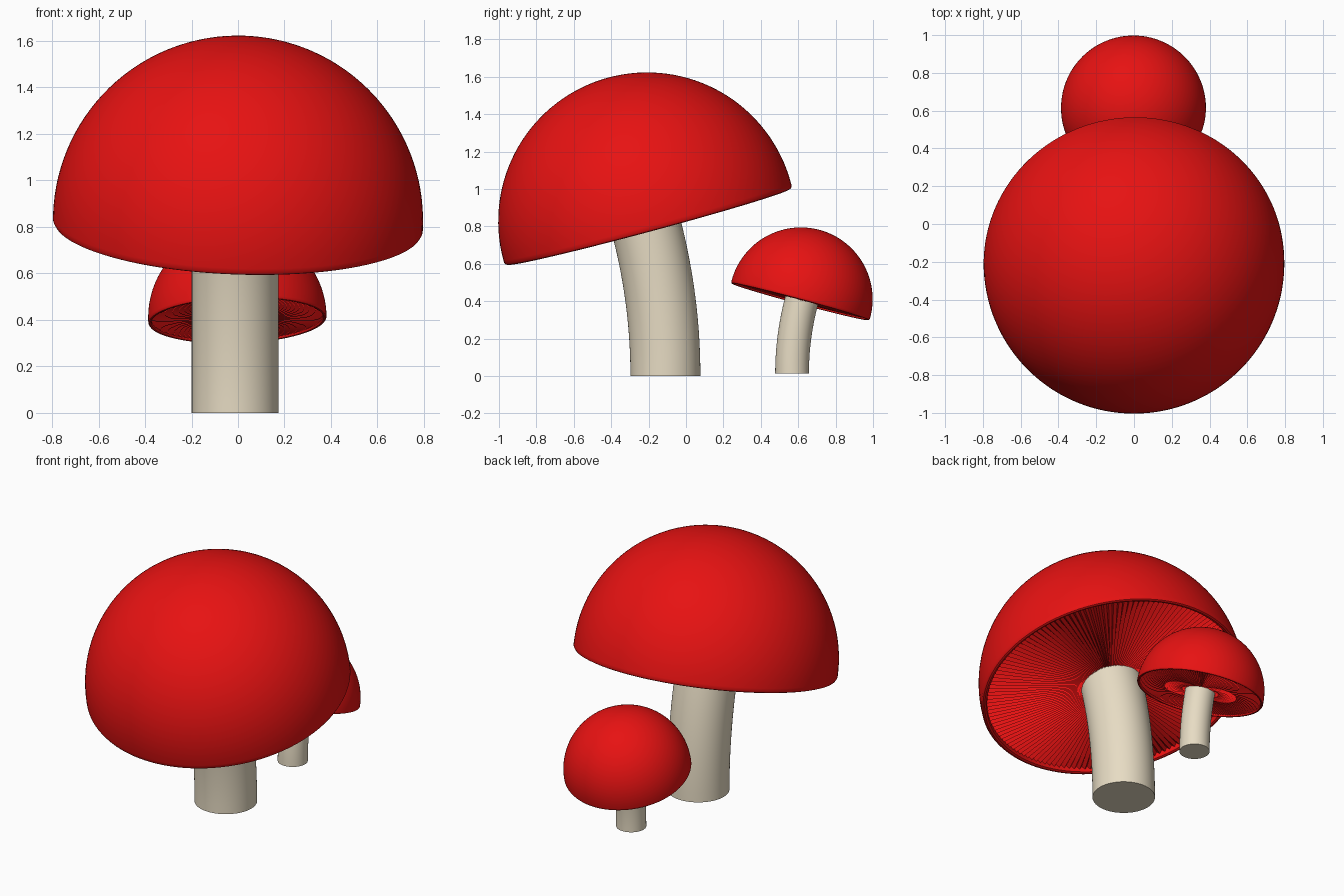
import bpy, bmesh
from math import sin, cos, pi, radians
from mathutils import Matrix

if "Cube" in bpy.data.objects:
    bpy.data.objects.remove(bpy.data.objects["Cube"])


def material(name, color):
    m = bpy.data.materials.new(name)
    m.diffuse_color = (*color, 1)
    m.use_nodes = True
    m.node_tree.nodes["Principled BSDF"].inputs["Base Color"].default_value = m.diffuse_color
    return m


RED = material("cap_red", (0.8, 0.006, 0.006))
TAN = material("stem_tan", (0.8, 0.715, 0.55))


def rings_to_object(name, rings, mat, world, cap_start=False, cap_end=False, angle=35):
    """Skin a list of equal-length vertex rings into one object."""
    bm = bmesh.new()
    loops = [[bm.verts.new(p) for p in ring] for ring in rings]
    n = len(loops[0])
    for a, b in zip(loops, loops[1:]):
        for i in range(n):
            j = (i + 1) % n
            bm.faces.new((a[i], a[j], b[j], b[i]))
    if cap_start:
        bm.faces.new(loops[0])
    if cap_end:
        bm.faces.new(loops[-1])
    bmesh.ops.recalc_face_normals(bm, faces=bm.faces)
    me = bpy.data.meshes.new(name)
    bm.to_mesh(me)
    bm.free()
    me.shade_smooth()
    me.set_sharp_from_angle(angle=radians(angle))
    me.materials.append(mat)
    ob = bpy.data.objects.new(name, me)
    ob.matrix_world = world
    bpy.context.collection.objects.link(ob)
    return ob


def circle(r, z, n):
    return [(r * cos(2 * pi * i / n), r * sin(2 * pi * i / n), z) for i in range(n)]


def mushroom(prefix, world):
    tilt = radians(15)
    # stem: a tube following an arc that leans towards the front
    length, radius, steps = 0.825, 0.187, 14
    bend = length / tilt
    stem = []
    for k in range(steps + 1):
        a = tilt * k / steps
        frame = (Matrix.Translation((0, -bend * (1 - cos(a)), bend * sin(a)))
                 @ Matrix.Rotation(a, 4, 'X'))
        stem.append([(frame @ Matrix.Translation(p)).translation
                     for p in circle(radius, 0, 64)])
    rings_to_object(prefix + "_stem", stem, TAN, world, True, True)

    # cap: half sphere with a short rounded lip turned under
    R = 0.796
    cap_frame = (world @ Matrix.Translation((0.012, -0.098, 0.827))
                 @ Matrix.Rotation(radians(2), 4, 'Y') @ Matrix.Rotation(tilt, 4, 'X'))
    profile = [(R * cos(t), R * sin(t)) for t in
               (pi / 2 * (1 - k / 32) for k in range(32))]
    profile[0] = (0.004, R)
    profile += [(R, 0), (R, -0.016), (R - 0.006, -0.027), (R - 0.016, -0.031),
                (R - 0.028, -0.027), (R - 0.034, -0.015), (R - 0.034, 0.02)]
    rings_to_object(prefix + "_cap", [circle(r, z, 128) for r, z in profile],
                    RED, cap_frame, cap_start=True)

    # gills: pleated disc under the cap
    pleats = 144
    gills = []
    for r, low, high in ((R - 0.033, -0.012, 0.01), (0.6, -0.018, 0.018),
                         (0.3, -0.018, 0.018), (0.1, -0.01, 0.01)):
        a, b = circle(r, low, 2 * pleats), circle(r, high, 2 * pleats)
        gills.append([a[i] if i % 2 else b[i] for i in range(2 * pleats)])
    rings_to_object(prefix + "_gills", gills, RED, cap_frame, angle=20)


# large mushroom leaning forward, small copy behind leaning back
mushroom("large", Matrix.Translation((-0.012, -0.11, 0)))
mushroom("small", Matrix.Translation((0.003, 0.567, 0.012))
         @ Matrix.Rotation(pi, 4, 'Z') @ Matrix.Scale(0.482, 4))
